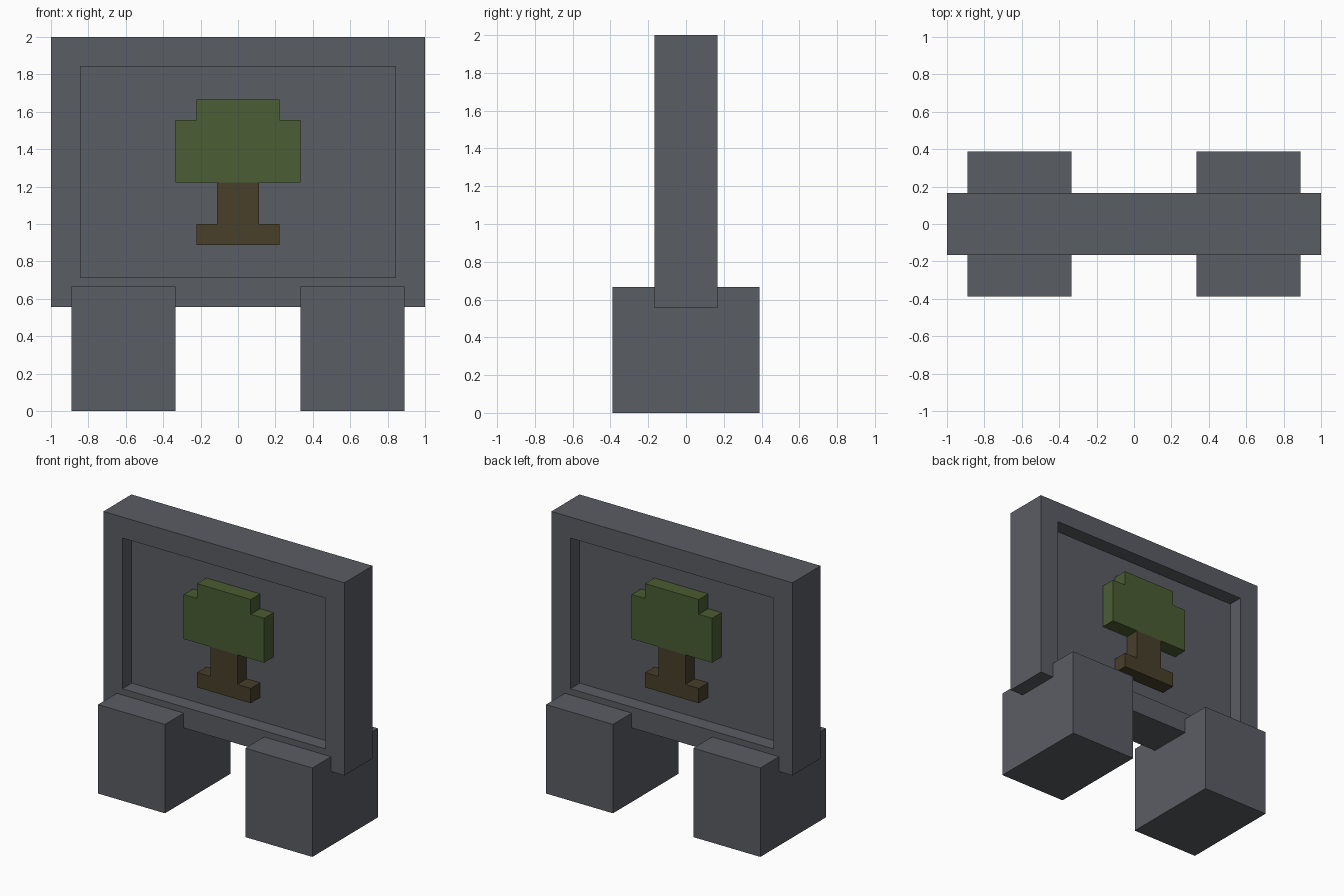
import bpy, bmesh
from mathutils import Vector

U = 1 / 9  # block size

old = bpy.data.objects.get("Cube")
if old:
    bpy.data.objects.remove(old, do_unlink=True)


def material(name, rgb):
    m = bpy.data.materials.new(name)
    m.use_nodes = True
    m.diffuse_color = (*rgb, 1)
    bsdf = next(n for n in m.node_tree.nodes if n.type == 'BSDF_PRINCIPLED')
    bsdf.inputs["Base Color"].default_value = (*rgb, 1)
    return m


stone = material("slate grey", (0.102, 0.109, 0.127))
leaf = material("leaf green", (0.069, 0.109, 0.033))
bark = material("bark brown", (0.065, 0.050, 0.024))


def finish(bm, name, mat):
    bmesh.ops.recalc_face_normals(bm, faces=bm.faces)
    me = bpy.data.meshes.new(name)
    bm.to_mesh(me)
    bm.free()
    me.materials.append(mat)
    ob = bpy.data.objects.new(name, me)
    bpy.context.collection.objects.link(ob)
    return ob


def box(lo, hi):
    bm = bmesh.new()
    bmesh.ops.create_cube(bm, size=1)
    lo, hi = Vector(lo) * U, Vector(hi) * U
    for v in bm.verts:
        v.co = (lo + hi) / 2 + v.co * (hi - lo)
    return bm


def relief(name, half, side, mat):
    """Mirror a half outline (x, z) and extrude it from the panel to the frame face."""
    outline = half + [(-x, z) for x, z in reversed(half)]
    bm = bmesh.new()
    face = bm.faces.new([bm.verts.new((x * U, side * 0.5 * U, z * U)) for x, z in outline])
    ext = bmesh.ops.extrude_face_region(bm, geom=[face], use_keep_orig=True)
    moved = [g for g in ext["geom"] if isinstance(g, bmesh.types.BMVert)]
    bmesh.ops.translate(bm, verts=moved, vec=(0, side * U, 0))
    finish(bm, name, mat)


# Slab with a recessed panel on both broad faces
bm = box((-9, -1.5, 5), (9, 1.5, 18))
broad = [f for f in bm.faces if abs(f.normal.y) > 0.9]
bmesh.ops.inset_individual(bm, faces=broad, thickness=2 * U)
for f in broad:
    # extrude inwards so that the recess walls are straight
    n = f.normal.copy()
    ext = bmesh.ops.extrude_discrete_faces(bm, faces=[f])
    bmesh.ops.translate(bm, verts=ext["faces"][0].verts, vec=-n * U)
finish(bm, "framed_slab", stone)

# Block feet
for label, s in (("left", 1), ("right", -1)):
    xs = sorted((3 * s, 8 * s))
    finish(box((xs[0], -3.5, 0), (xs[1], 3.5, 6)), label + "_foot", stone)

# Raised tree on both panels
for label, s in (("front", -1), ("back", 1)):
    relief(label + "_tree_crown", [(3, 11), (3, 14), (2, 14), (2, 15)], s, leaf)
    relief(label + "_tree_trunk", [(2, 8), (2, 9), (1, 9), (1, 11)], s, bark)
